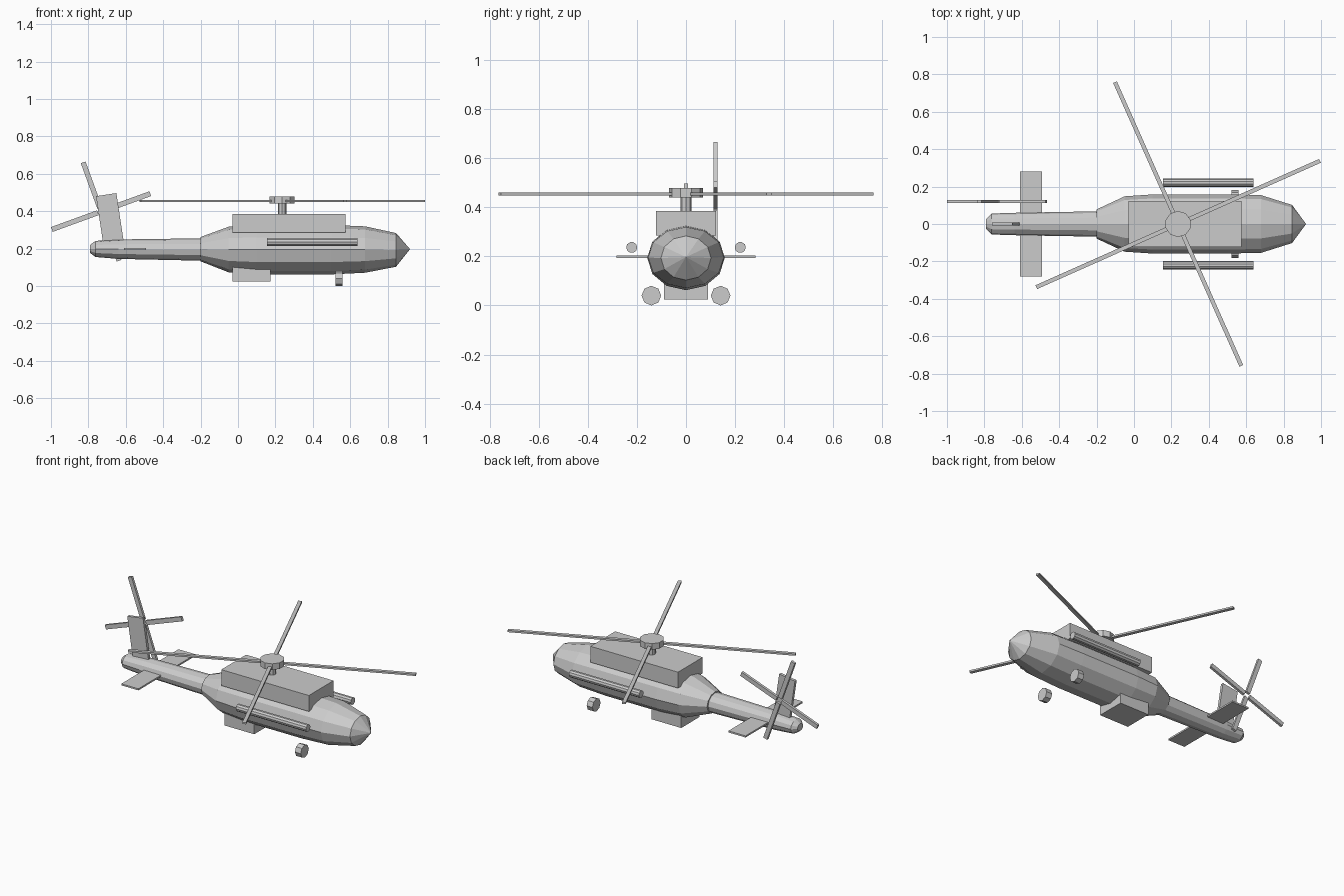
import bpy, bmesh
from math import sin, cos, pi, radians
from mathutils import Matrix, Vector

if "Cube" in bpy.data.objects:
    bpy.data.objects.remove(bpy.data.objects["Cube"])


def finish(name, bm):
    bmesh.ops.recalc_face_normals(bm, faces=bm.faces)
    mesh = bpy.data.meshes.new(name)
    bm.to_mesh(mesh)
    bm.free()
    obj = bpy.data.objects.new(name, mesh)
    bpy.context.collection.objects.link(obj)
    return obj


def box(name, center, size, rot=Matrix()):
    bm = bmesh.new()
    bmesh.ops.create_cube(bm, size=1)
    m = Matrix.Translation(center) @ rot @ Matrix.Diagonal((*size, 1))
    bmesh.ops.transform(bm, matrix=m, verts=bm.verts)
    return finish(name, bm)


def cylinder(name, center, radius, length, sides, axis='Z'):
    bm = bmesh.new()
    bmesh.ops.create_cone(bm, cap_ends=True, segments=sides, radius1=radius,
                          radius2=radius, depth=length)
    turn = Matrix.Rotation(radians(90), 4, 'Y') if axis == 'X' else Matrix()
    bmesh.ops.transform(bm, matrix=Matrix.Translation(center) @ turn, verts=bm.verts)
    return finish(name, bm)


def loft(name, sections, sides=12):
    """Sections are (x, centre z, half width, half height)."""
    bm = bmesh.new()
    rings = []
    for x, z, ry, rz in sections:
        rings.append([bm.verts.new((x, ry * cos(2 * pi * i / sides),
                                    z + rz * sin(2 * pi * i / sides)))
                      for i in range(sides)])
    for a, b in zip(rings, rings[1:]):
        for i in range(sides):
            j = (i + 1) % sides
            bm.faces.new((a[i], a[j], b[j], b[i]))
    bm.faces.new(rings[0])
    bm.faces.new(rings[-1])
    bmesh.ops.remove_doubles(bm, verts=bm.verts, dist=0.0005)
    return finish(name, bm)


def rotor(name, center, axis, start, inner, outer, width, thick):
    """Four flat blades around the Z or Y axis."""
    for k in range(4):
        rot = Matrix.Rotation(radians(start + 90 * k), 4, axis)
        pos = Vector(center) + rot @ Vector(((inner + outer) / 2, 0, 0))
        size = (outer - inner, width, thick) if axis == 'Z' else (outer - inner, thick, width)
        box(f"{name}_{k + 1}", pos, size, rot)


# Fuselage and tail boom
loft("fuselage", [(-0.20, 0.197, 0.078, 0.065), (-0.05, 0.195, 0.148, 0.122),
                  (0.10, 0.194, 0.158, 0.132), (0.50, 0.194, 0.158, 0.132),
                  (0.68, 0.195, 0.154, 0.124), (0.845, 0.193, 0.102, 0.09),
                  (0.92, 0.197, 0.0001, 0.0001)])
loft("tail_boom", [(-0.79, 0.198, 0.028, 0.022), (-0.762, 0.198, 0.056, 0.043),
                   (-0.64, 0.197, 0.060, 0.052), (-0.18, 0.195, 0.068, 0.060)])

# Engine housing and belly fairing
box("engine_housing", (0.2725, 0, 0.335), (0.605, 0.244, 0.10))
box("belly_fairing", (0.0725, 0, 0.063), (0.205, 0.18, 0.078))

# Main rotor
cylinder("rotor_mast", (0.236, 0, 0.415), 0.023, 0.08, 8)
cylinder("rotor_hub", (0.236, 0, 0.459), 0.07, 0.038, 10)
rotor("main_blade", (0.236, 0, 0.454), 'Z', 24, 0.03, 0.83, 0.022, 0.011)

# Side pods and front wheels
for side, y in (("left", 1), ("right", -1)):
    cylinder(f"{side}_side_pod", (0.397, 0.221 * y, 0.236), 0.0225, 0.485, 10, 'X')
    cylinder(f"{side}_front_wheel", (0.54, 0.141 * y, 0.04), 0.04, 0.04, 8, 'X')

# Tail surfaces
box("horizontal_stabilizer", (-0.55, 0, 0.198), (0.118, 0.564, 0.01))
box("tail_fin", (-0.683, 0, 0.345), (0.11, 0.018, 0.29),
    Matrix.Rotation(radians(-8.6), 4, 'Y'))

# Tail rotor
rotor("tail_blade", (-0.732, 0.12, 0.398), 'Y', -20, 0.018, 0.28, 0.027, 0.016)
